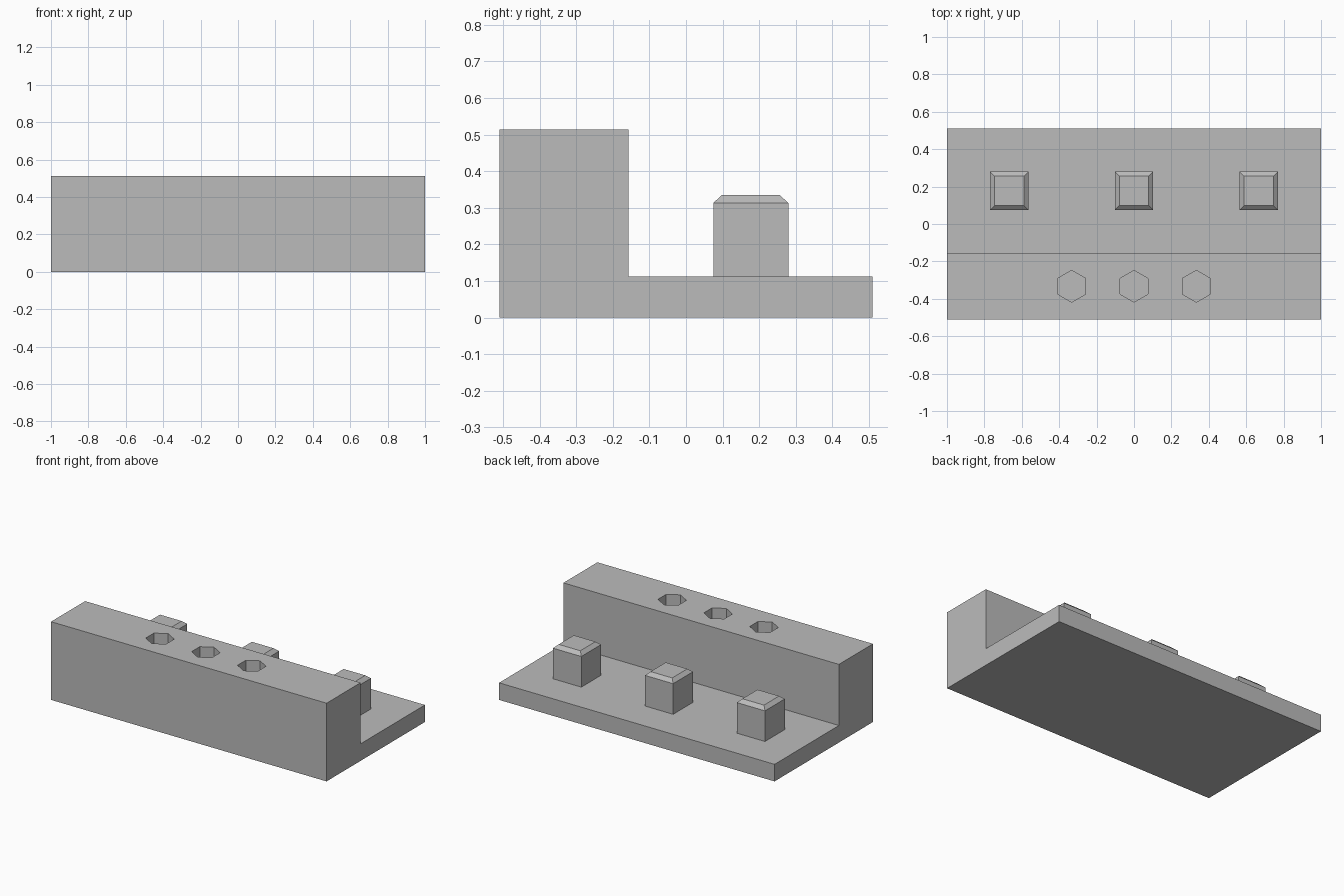
import bpy, bmesh, math
from mathutils import Matrix

if "Cube" in bpy.data.objects:
    bpy.data.objects.remove(bpy.data.objects["Cube"])

grey = bpy.data.materials.new("plain grey")
grey.diffuse_color = (0.5, 0.5, 0.5, 1)
grey.use_nodes = True
grey.node_tree.nodes["Principled BSDF"].inputs["Base Color"].default_value = grey.diffuse_color


def finish(bm, name):
    bmesh.ops.recalc_face_normals(bm, faces=bm.faces)
    mesh = bpy.data.meshes.new(name)
    bm.to_mesh(mesh)
    bm.free()
    mesh.materials.append(grey)
    ob = bpy.data.objects.new(name, mesh)
    bpy.context.collection.objects.link(ob)
    return ob


# L-shaped holder: side profile extruded along x
HALF_Y, STEP_Y, BASE_Z, TOP_Z = 0.51, -0.157, 0.112, 0.513
profile = [(-HALF_Y, 0), (HALF_Y, 0), (HALF_Y, BASE_Z),
           (STEP_Y, BASE_Z), (STEP_Y, TOP_Z), (-HALF_Y, TOP_Z)]
bm = bmesh.new()
face = bm.faces.new([bm.verts.new((-1, y, z)) for y, z in profile])
ext = bmesh.ops.extrude_face_region(bm, geom=[face])
bmesh.ops.translate(bm, vec=(2, 0, 0),
                    verts=[g for g in ext["geom"] if isinstance(g, bmesh.types.BMVert)])
holder = finish(bm, "holder_body")

# Three blind hexagonal sockets in the raised block
HOLE_FLOOR, HOLE_TOP = 0.112, 0.613
bm = bmesh.new()
for x in (-1 / 3, 0, 1 / 3):
    place = (Matrix.Translation((x, -0.333, (HOLE_FLOOR + HOLE_TOP) / 2))
             @ Matrix.Rotation(math.radians(90), 4, 'Z'))
    ring = [bm.verts.new(place @ Matrix.Rotation(math.radians(60 * i), 4, 'Z')
                         @ Matrix.Translation((0.085, 0, (HOLE_FLOOR - HOLE_TOP) / 2)).translation)
            for i in range(6)]
    ext = bmesh.ops.extrude_face_region(bm, geom=[bm.faces.new(ring)])
    bmesh.ops.translate(bm, vec=(0, 0, HOLE_TOP - HOLE_FLOOR),
                        verts=[g for g in ext["geom"] if isinstance(g, bmesh.types.BMVert)])
cutter = finish(bm, "socket_cutter")
cutter.hide_render = True
cutter.hide_set(True)
cut = holder.modifiers.new("sockets", 'BOOLEAN')
cut.object = cutter
cut.operation = 'DIFFERENCE'
cut.solver = 'EXACT'

# Three square pegs with chamfered tops
PEG_SIZE, CHAMFER, SHOULDER_Z, PEG_TOP = 0.205, 0.024, 0.313, 0.335
for name, x in (("left_peg", -2 / 3), ("middle_peg", 0), ("right_peg", 2 / 3)):
    bm = bmesh.new()
    rings = []
    for half, z in ((PEG_SIZE / 2, BASE_Z), (PEG_SIZE / 2, SHOULDER_Z),
                    (PEG_SIZE / 2 - CHAMFER, PEG_TOP)):
        rings.append([bm.verts.new((x + sx * half, 0.177 + sy * half, z))
                      for sx, sy in ((-1, -1), (1, -1), (1, 1), (-1, 1))])
    for low, high in zip(rings, rings[1:]):
        for i in range(4):
            j = (i + 1) % 4
            bm.faces.new((low[i], low[j], high[j], high[i]))
    bm.faces.new(rings[0])
    bm.faces.new(rings[-1])
    finish(bm, name)
